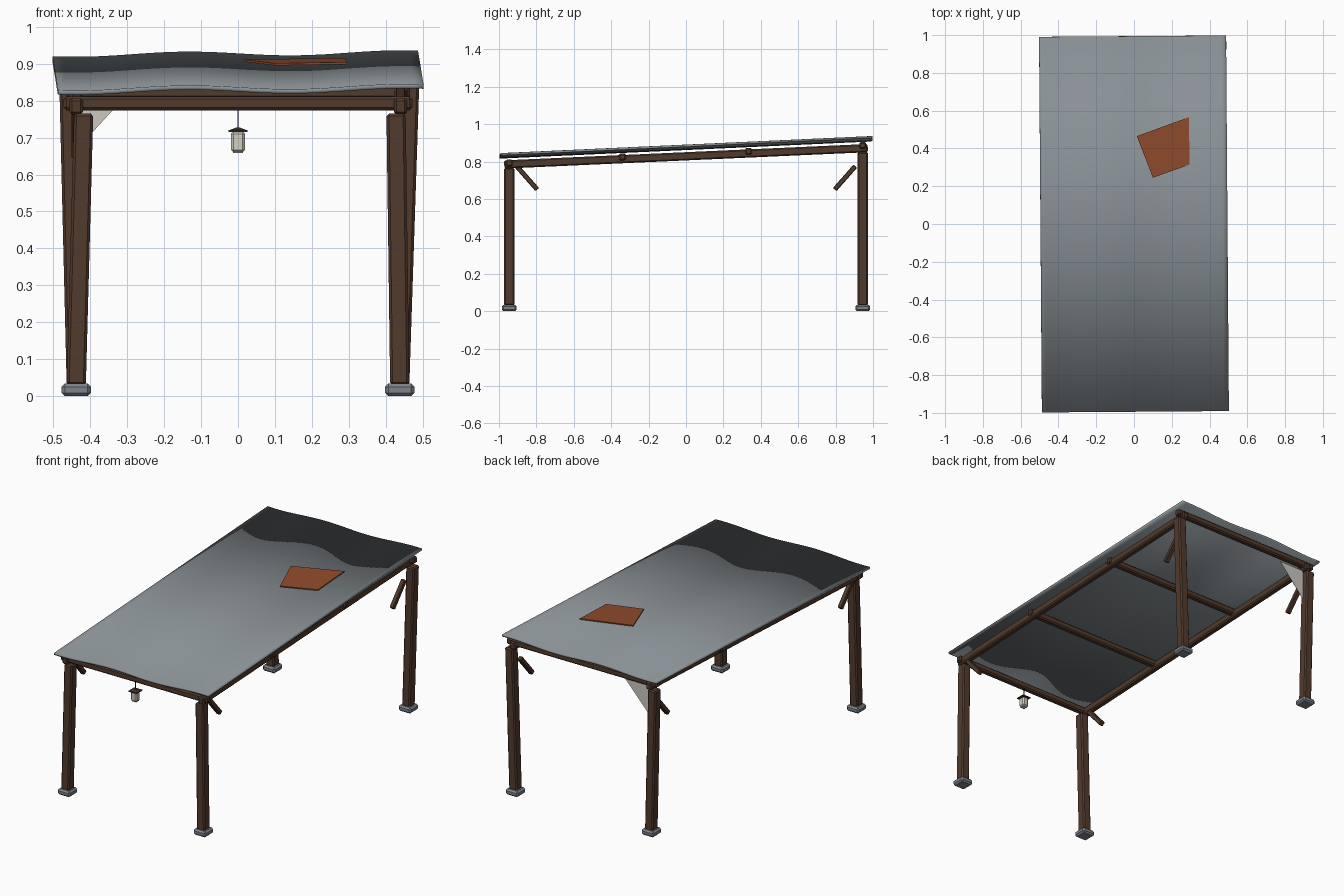
import bpy
import bmesh
import math
from mathutils import Vector, Matrix

cube = bpy.data.objects.get("Cube")
if cube:
    bpy.data.objects.remove(cube, do_unlink=True)


def material(name, r, g, b):
    mat = bpy.data.materials.new(name)
    mat.use_nodes = True
    mat.diffuse_color = (r, g, b, 1)
    mat.node_tree.nodes["Principled BSDF"].inputs["Base Color"].default_value = (r, g, b, 1)
    return mat


WOOD = material("dark wood", 0.085, 0.043, 0.026)
METAL = material("grey sheet metal", 0.25, 0.28, 0.3)
STONE = material("foot stone", 0.21, 0.23, 0.26)
RUST = material("rust", 0.28, 0.07, 0.025)
WEB = material("pale web", 0.6, 0.58, 0.53)
GLASS = material("lantern glass", 0.65, 0.62, 0.53)
IRON = material("dark iron", 0.045, 0.03, 0.022)


def finish(name, bm, mat, bevel=0):
    bmesh.ops.recalc_face_normals(bm, faces=bm.faces)
    mesh = bpy.data.meshes.new(name)
    bm.to_mesh(mesh)
    bm.free()
    mesh.materials.append(mat)
    obj = bpy.data.objects.new(name, mesh)
    bpy.context.collection.objects.link(obj)
    if bevel:
        mod = obj.modifiers.new("Bevel", 'BEVEL')
        mod.width = bevel
        mod.segments = 1
    return obj


def beam(name, start, end, width, height, mat=WOOD, bevel=0.007):
    """Bevelled bar from start to end with a rectangular section."""
    a, b = Vector(start), Vector(end)
    axis = (b - a).normalized()
    ref = Vector((0, 1, 0)) if abs(axis.x) > 0.9 else Vector((1, 0, 0))
    side = (ref - axis * ref.dot(axis)).normalized()
    frame = Matrix((side, axis.cross(side), axis)).transposed().to_4x4()
    bm = bmesh.new()
    bmesh.ops.create_cube(bm, size=1)
    size = Matrix.Diagonal((width, height, (b - a).length, 1))
    bm.transform(Matrix.Translation((a + b) / 2) @ frame @ size)
    return finish(name, bm, mat, bevel)


def slab(name, outline, offset, mat):
    """Flat polygon given thickness along an offset."""
    bm = bmesh.new()
    face = bm.faces.new([bm.verts.new(p) for p in outline])
    new = bmesh.ops.extrude_face_region(bm, geom=[face])["geom"]
    bmesh.ops.translate(bm, vec=offset, verts=[v for v in new if isinstance(v, bmesh.types.BMVert)])
    return finish(name, bm, mat)


def roof_z(x, y):
    return 0.882 + 0.046 * y + 0.006 * x + 0.006 * math.cos(math.tau * (x + 0.14) / 0.58)


def rafter_z(y):
    return 0.828 + 0.045 * y


# Wavy roof sheet, slightly turned
bm = bmesh.new()
bmesh.ops.create_grid(bm, x_segments=40, y_segments=2, size=1)
bm.transform(Matrix.Rotation(0.0075, 4, 'Z') @ Matrix.Diagonal((0.495, 0.994, 1, 1)))
for v in bm.verts:
    v.co.z = roof_z(v.co.x, v.co.y)
roof = finish("roof_sheet", bm, METAL)
solid = roof.modifiers.new("Thickness", 'SOLIDIFY')
solid.thickness = 0.012
solid.offset = -1
bpy.context.view_layer.objects.active = roof
roof.select_set(True)
bpy.ops.object.shade_smooth_by_angle(angle=math.radians(35))
roof.select_set(False)

# Rusty repair patch lying on the roof
corners = [(0.015, 0.465), (0.10, 0.245), (0.295, 0.315), (0.29, 0.565)]
slab("roof_patch", [(x, y, 0.884 + 0.046 * y) for x, y in corners], (0, 0, 0.006), RUST)

# Leaning posts with stone feet and loose braces: side, end, top x
posts = [("front_right", -1, -1, -0.418), ("front_left", 1, -1, 0.428),
         ("back_right", -1, 1, -0.458), ("back_left", 1, 1, 0.465)]
for label, sx, sy, top_x in posts:
    x, y = sx * 0.438, sy * 0.945
    top = rafter_z(y) - 0.02
    beam(label + "_post", (x, y, 0.03), (top_x, y, top), 0.052, 0.054)
    beam(label + "_foot", (x, y, 0), (x, y, 0.034), 0.08, 0.08, STONE, 0.009)
    beam(label + "_brace", (x, sy * 0.905, 0.775), (x, sy * 0.795, 0.65), 0.026, 0.026, WOOD, 0.004)

# Sloping side beams
for label, x in (("right", -0.438), ("left", 0.44)):
    beam(label + "_side_beam", (x, -0.972, rafter_z(-0.972)), (x, 0.972, rafter_z(0.972)), 0.036, 0.044)

# Cross beams and purlins
for i, (y, lift, reach) in enumerate([(-0.945, 0.007, 0.472), (-0.34, 0.012, 0.466),
                                      (0.335, 0.012, 0.466), (0.945, 0.015, 0.485)]):
    z = rafter_z(y) + lift
    beam(f"cross_beam_{i + 1}", (-reach, y, z), (reach, y, z), 0.036, 0.037)

# Web in the back corner
slab("corner_web", [(-0.43, 0.935, 0.855), (-0.265, 0.935, 0.855), (-0.43, 0.935, 0.675)],
     (0, 0.002, 0), WEB)

# Hanging lantern under the front beam
LY = -0.945
beam("lantern_cord", (0, LY, 0.715), (0, LY, 0.785), 0.004, 0.004, IRON, 0)
beam("lantern_glass", (0, LY, 0.66), (0, LY, 0.717), 0.038, 0.038, GLASS, 0.007)
beam("lantern_base", (0, LY, 0.658), (0, LY, 0.662), 0.026, 0.026, GLASS, 0)
beam("lantern_cap_rim", (0, LY, 0.715), (0, LY, 0.721), 0.052, 0.052, IRON, 0)
bm = bmesh.new()
bmesh.ops.create_cone(bm, cap_ends=True, segments=4, radius1=0.034, radius2=0.004, depth=0.008,
                      matrix=Matrix.Translation((0, LY, 0.724)) @ Matrix.Rotation(math.pi / 4, 4, 'Z'))
finish("lantern_cap", bm, IRON)
